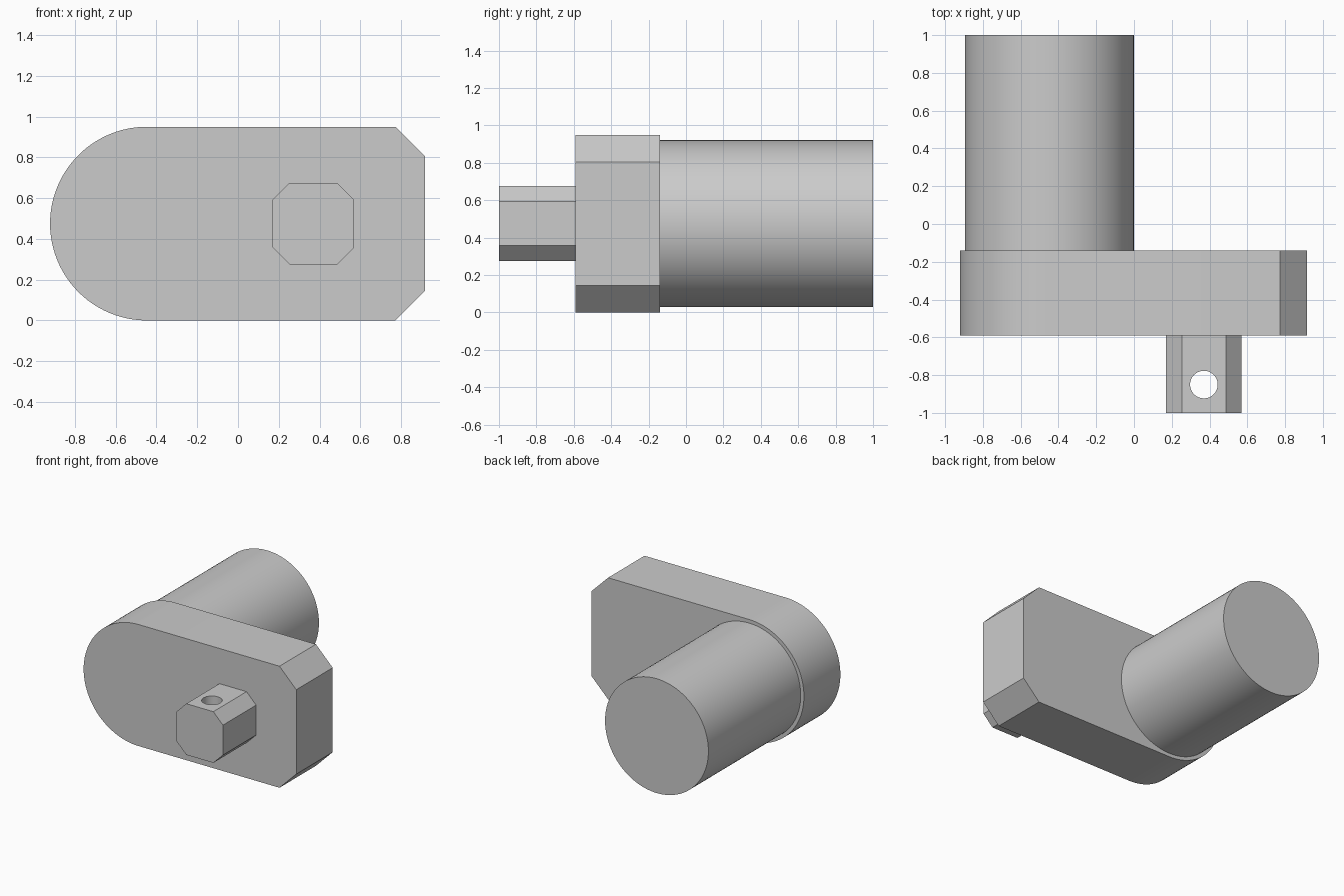
import bpy
import bmesh
from math import cos, sin, pi, radians

if "Cube" in bpy.data.objects:
    bpy.data.objects.remove(bpy.data.objects["Cube"], do_unlink=True)

grey = bpy.data.materials.new("plain_grey")
grey.use_nodes = True
COLOUR = (0.6, 0.6, 0.6, 1)
grey.diffuse_color = COLOUR
grey.node_tree.nodes["Principled BSDF"].inputs["Base Color"].default_value = COLOUR

MID_Z = 0.475    # shared axis height
MOTOR_X = -0.447


def arc(cx, cz, r, start, end, steps):
    """Points along an arc in the x-z plane, angles in degrees."""
    angles = [radians(start + (end - start) * i / steps) for i in range(steps + 1)]
    return [(cx + r * cos(a), cz + r * sin(a)) for a in angles]


def extrude(name, outline, y0, y1):
    """Solid from an x-z outline, running from y0 to y1."""
    bm = bmesh.new()
    face = bm.faces.new([bm.verts.new((x, y0, z)) for x, z in outline])
    result = bmesh.ops.extrude_face_region(bm, geom=[face])
    verts = [g for g in result["geom"] if isinstance(g, bmesh.types.BMVert)]
    bmesh.ops.translate(bm, verts=verts, vec=(0, y1 - y0, 0))
    bmesh.ops.recalc_face_normals(bm, faces=bm.faces)
    mesh = bpy.data.meshes.new(name)
    bm.to_mesh(mesh)
    bm.free()
    mesh.materials.append(grey)
    obj = bpy.data.objects.new(name, mesh)
    bpy.context.collection.objects.link(obj)
    return obj


def smooth(obj):
    bpy.ops.object.select_all(action="DESELECT")
    obj.select_set(True)
    bpy.context.view_layer.objects.active = obj
    bpy.ops.object.shade_smooth_by_angle(angle=radians(30))


# Gearbox housing: rounded on one end, chamfered on the other
right, cut = 0.917, 0.145
housing_outline = arc(MOTOR_X, MID_Z, MID_Z, 90, 270, 48) + [
    (right - cut, 0), (right, cut),
    (right, 2 * MID_Z - cut), (right - cut, 2 * MID_Z)]
housing = extrude("gearbox_housing", housing_outline, -0.59, -0.14)

# Motor can
motor = extrude("motor_can", arc(MOTOR_X, MID_Z, 0.447, 0, 360, 96)[:-1], -0.14, 1.0)

# Output shaft: square with chamfered corners
SHAFT_X, half, flat = 0.37, 0.2, 0.117
corners = [(half, -flat), (half, flat), (flat, half), (-flat, half),
           (-half, flat), (-half, -flat), (-flat, -half), (flat, -half)]
shaft = extrude("output_shaft", [(SHAFT_X + x, MID_Z + z) for x, z in corners], -1.0, -0.59)

# Vertical pin hole through the shaft
bpy.ops.mesh.primitive_cylinder_add(vertices=48, radius=0.073, depth=1,
                                    location=(SHAFT_X, -0.85, MID_Z))
cutter = bpy.context.object
cutter.name = "pin_hole_cutter"
cutter.data.materials.append(grey)
hole = shaft.modifiers.new("pin_hole", "BOOLEAN")
hole.operation = "DIFFERENCE"
hole.solver = "EXACT"
hole.object = cutter
bpy.ops.object.select_all(action="DESELECT")
shaft.select_set(True)
bpy.context.view_layer.objects.active = shaft
bpy.ops.object.modifier_apply(modifier=hole.name)
bpy.data.objects.remove(cutter, do_unlink=True)

for part in (housing, motor, shaft):
    smooth(part)
